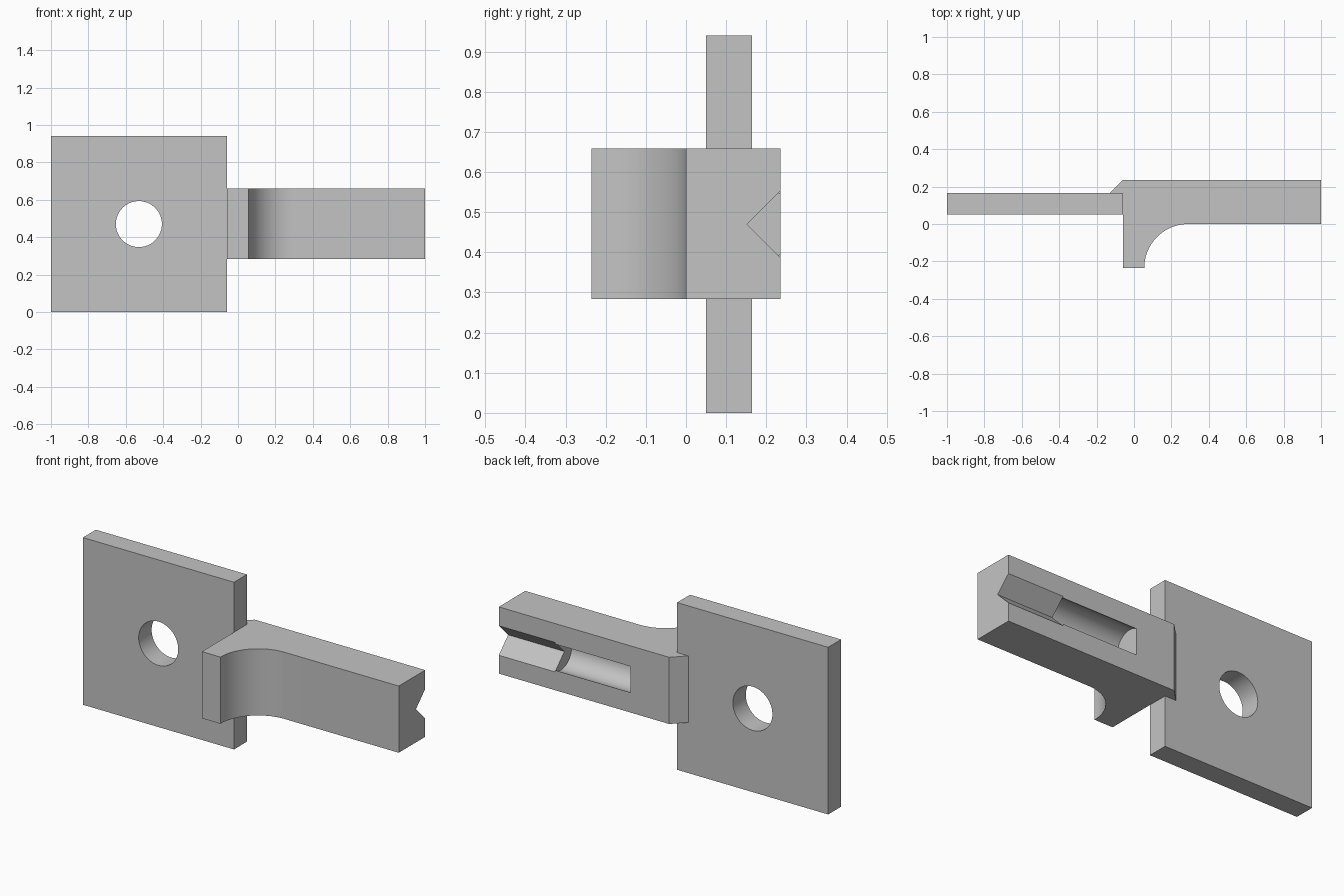
import bpy
import bmesh
import math
from mathutils import Matrix

if "Cube" in bpy.data.objects:
    bpy.data.objects.remove(bpy.data.objects["Cube"], do_unlink=True)

grey = bpy.data.materials.new("plain_grey")
grey.use_nodes = True
colour = (0.55, 0.55, 0.55, 1)
grey.diffuse_color = colour
grey.node_tree.nodes["Principled BSDF"].inputs["Base Color"].default_value = colour

MID_Z = 0.47
BACK_Y = 0.235
JOINT_X = -0.06


def prism(name, points, start, depth):
    """Extrude a closed outline; points are 3D, start and depth are vectors."""
    bm = bmesh.new()
    face = bm.faces.new([bm.verts.new([a + b for a, b in zip(p, start)]) for p in points])
    new = bmesh.ops.extrude_face_region(bm, geom=[face])["geom"]
    bmesh.ops.translate(bm, vec=depth, verts=[v for v in new if isinstance(v, bmesh.types.BMVert)])
    bmesh.ops.recalc_face_normals(bm, faces=bm.faces)
    mesh = bpy.data.meshes.new(name)
    bm.to_mesh(mesh)
    bm.free()
    mesh.materials.append(grey)
    obj = bpy.data.objects.new(name, mesh)
    bpy.context.collection.objects.link(obj)
    return obj


def circle(radius, steps, axis):
    ring = [(radius * math.cos(2 * math.pi * i / steps),
             radius * math.sin(2 * math.pi * i / steps)) for i in range(steps)]
    return [(0, a, b) if axis == "X" else (a, 0, b) for a, b in ring]


def cut(target, cutter):
    cutter.hide_render = True
    mod = target.modifiers.new("cut", "BOOLEAN")
    mod.operation = "DIFFERENCE"
    mod.solver = "EXACT"
    mod.object = cutter
    bpy.ops.object.select_all(action="DESELECT")
    bpy.context.view_layer.objects.active = target
    target.select_set(True)
    bpy.ops.object.modifier_apply(modifier=mod.name)
    bpy.data.objects.remove(cutter, do_unlink=True)


# Square plate with a round hole
plate = prism("square_plate",
              [(-1, 0, 0), (JOINT_X, 0, 0), (JOINT_X, 0, 0.94), (-1, 0, 0.94)],
              (0, 0.05, 0), (0, 0.115, 0))
cut(plate, prism("hole_cutter", circle(0.123, 64, "Y"), (-0.53, 0, MID_Z), (0, 0.3, 0)))

# Arm with a filleted foot and a chamfered lip over the plate
fillet = [(0.29 - BACK_Y * math.cos(a), -BACK_Y + BACK_Y * math.sin(a))
          for a in (math.pi / 2 * i / 24 for i in range(25))]
outline = [(JOINT_X, -BACK_Y)] + fillet + [
    (1, 0), (1, BACK_Y), (JOINT_X, BACK_Y), (-0.13, 0.165), (JOINT_X, 0.165)]
arm = prism("arm", [(x, y, 0) for x, y in outline], (0, 0, 0.284), (0, 0, 0.375))

# Round channel, then the V groove at the open end
cut(arm, prism("channel_cutter", circle(0.092, 64, "X"),
               (0.18, BACK_Y - 0.055, MID_Z), (0.47, 0, 0)))
cut(arm, prism("groove_cutter", [(0, 0, 0), (0, 0.1, 0.1), (0, 0.1, -0.1)],
               (0.65, 0.152, MID_Z), (0.4, 0, 0)))

# Smooth only the curved walls
for obj in (plate, arm):
    bpy.ops.object.select_all(action="DESELECT")
    bpy.context.view_layer.objects.active = obj
    obj.select_set(True)
    bpy.ops.object.shade_smooth_by_angle(angle=math.radians(25))
